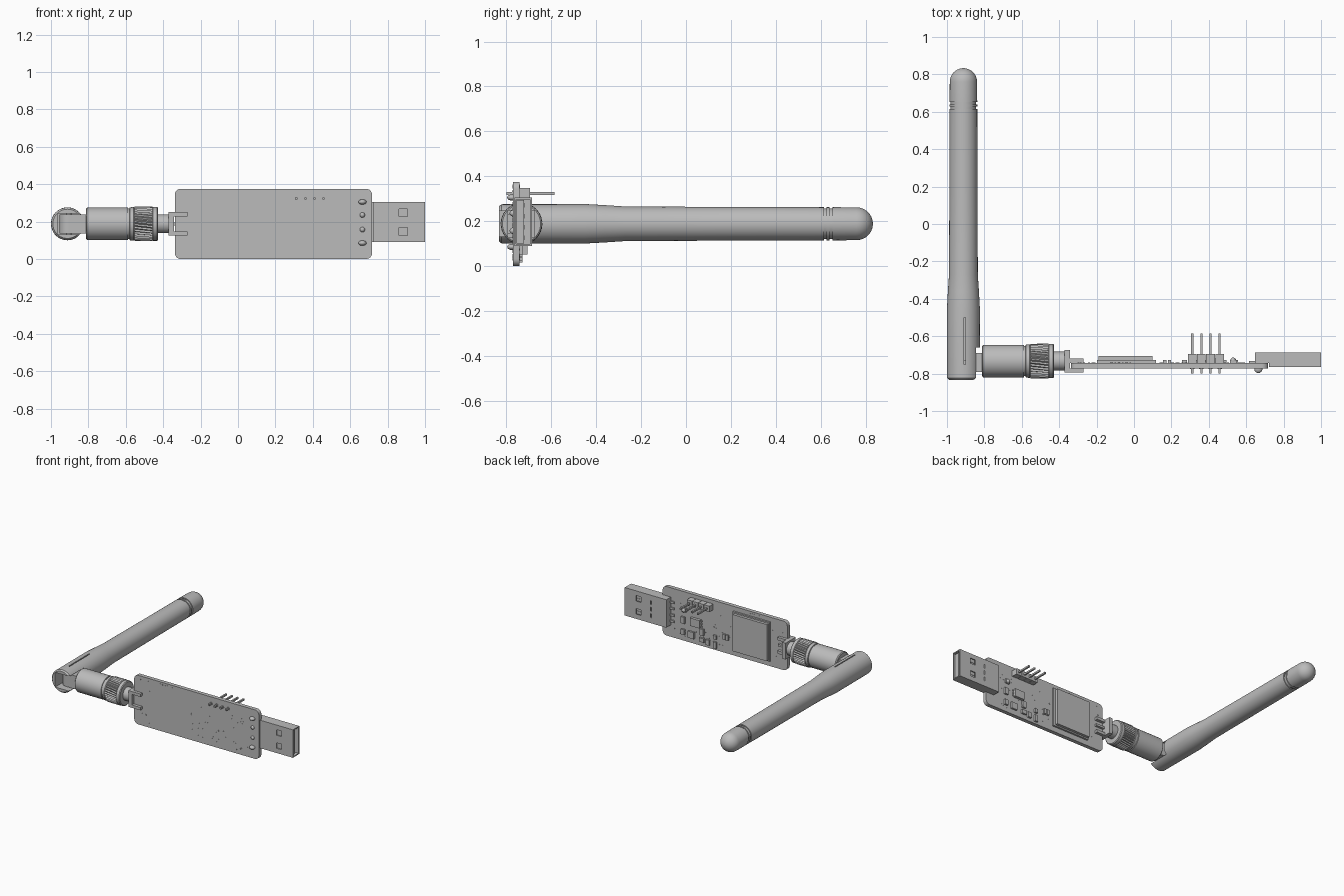
import bpy, bmesh, math, random
from mathutils import Matrix, Vector

if "Cube" in bpy.data.objects:
    bpy.data.objects.remove(bpy.data.objects["Cube"])

grey = bpy.data.materials.new("plain_grey")
grey.use_nodes = True
grey.diffuse_color = (0.5, 0.5, 0.5, 1)
grey.node_tree.nodes["Principled BSDF"].inputs["Base Color"].default_value = (0.5, 0.5, 0.5, 1)


def finish(name, bm, smooth=False):
    bmesh.ops.recalc_face_normals(bm, faces=bm.faces)
    mesh = bpy.data.meshes.new(name)
    bm.to_mesh(mesh)
    bm.free()
    mesh.materials.append(grey)
    ob = bpy.data.objects.new(name, mesh)
    bpy.context.collection.objects.link(ob)
    if smooth:
        bpy.ops.object.select_all(action='DESELECT')
        ob.select_set(True)
        bpy.context.view_layer.objects.active = ob
        bpy.ops.object.shade_smooth_by_angle(angle=math.radians(35))
    return ob


def add_box(bm, x, y, z):
    """Each argument is a (low, high) span."""
    spans = (x, y, z)
    mid = Matrix.Translation([(a + b) / 2 for a, b in spans])
    size = Matrix.Diagonal([b - a for a, b in spans] + [1])
    return bmesh.ops.create_cube(bm, size=1, matrix=mid @ size)["verts"]


def boxes(name, *spans):
    bm = bmesh.new()
    for s in spans:
        add_box(bm, *s)
    return finish(name, bm)


def add_disc(bm, centre, radius, depth, axis="Y", sides=12):
    turn = {"X": Matrix.Rotation(math.pi / 2, 4, "Y"),
            "Y": Matrix.Rotation(math.pi / 2, 4, "X"), "Z": Matrix()}[axis]
    return bmesh.ops.create_cone(bm, cap_ends=True, segments=sides, radius1=radius, radius2=radius,
                                 depth=depth, matrix=Matrix.Translation(centre) @ turn)["verts"]


def lathe(name, profile, axis, centre, sides=48):
    """Turn (distance, radius) points around the given axis."""
    bm = bmesh.new()
    rings = []
    for d, r in profile:
        ring = []
        for i in range(sides):
            a = math.tau * i / sides
            u, v = r * math.cos(a), r * math.sin(a)
            p = (d, u, v) if axis == "X" else (u, d, v)
            ring.append(bm.verts.new(Vector(p) + Vector(centre)))
        rings.append(ring)
    for a, b in zip(rings, rings[1:]):
        for i in range(sides):
            j = (i + 1) % sides
            bm.faces.new((a[i], a[j], b[j], b[i]))
    bm.faces.new(rings[0])
    bm.faces.new(rings[-1])
    return finish(name, bm, True)


def cut(target, cutter):
    mod = target.modifiers.new("cut", 'BOOLEAN')
    mod.operation, mod.solver, mod.object = 'DIFFERENCE', 'EXACT', cutter
    cutter.hide_render = True
    cutter.hide_set(True)
    cutter.display_type = 'WIRE'


# Antenna mast with tapered base, two ring grooves and a domed tip
mast = [(-0.833, 0.078), (-0.823, 0.087), (-0.45, 0.088), (-0.36, 0.083), (-0.27, 0.077), (0.2, 0.075)]
for g in (0.615, 0.64):
    mast += [(g, 0.074), (g, 0.068), (g + 0.012, 0.068), (g + 0.012, 0.074)]
for i in range(9):
    a = math.radians(i * 10.9)
    mast.append((0.76 + 0.073 * math.sin(a), 0.073 * math.cos(a)))
antenna = lathe("antenna_mast", mast, "Y", (-0.912, 0, 0.188))
cut(antenna, boxes("hinge_slot_cutter",
                   ((-0.965, -0.7), (-0.9, -0.66), (0.132, 0.244)),
                   ((-0.84, -0.7), (-0.9, -0.67), (0, 0.4)),
                   ((-0.91, -0.902), (-0.75, -0.5), (0.24, 0.4))))

# Hinge tongue and its pivot
bm = bmesh.new()
add_box(bm, (-0.905, -0.8), (-0.79, -0.69), (0.137, 0.238))
add_disc(bm, (-0.905, -0.74, 0.1875), 0.05, 0.101, "Z", 24)
add_disc(bm, (-0.905, -0.74, 0.1875), 0.014, 0.15, "Z", 16)
finish("hinge_tongue", bm, True)

# Connector barrel, collar and neck
axis_centre = (0, -0.733, 0.188)
lathe("connector_barrel", [(-0.812, 0.08), (-0.806, 0.087), (-0.587, 0.087), (-0.587, 0.081),
                           (-0.56, 0.081)], "X", axis_centre)
lathe("collar_rings", [(-0.585, 0.07), (-0.578, 0.088), (-0.558, 0.09), (-0.55, 0.084), (-0.46, 0.084),
                       (-0.455, 0.091), (-0.432, 0.091), (-0.427, 0.085)], "X", axis_centre)
lathe("connector_neck", [(-0.44, 0.05), (-0.36, 0.05)], "X", axis_centre)

# Knurled grip
bm = bmesh.new()
ridges = 36
loops = [[bm.verts.new((x, -0.733 + r * math.cos(t), 0.188 + r * math.sin(t)))
          for i in range(ridges * 2)
          for t in [math.pi * i / ridges + twist]
          for r in [0.093 if i % 2 else 0.085]]
         for x, twist in ((-0.553, 0), (-0.458, 0.12))]
for i in range(ridges * 2):
    j = (i + 1) % (ridges * 2)
    bm.faces.new((loops[0][i], loops[0][j], loops[1][j], loops[1][i]))
for loop in loops:
    bm.faces.new(loop)
finish("knurled_grip", bm)

# Edge connector flange, four legs and centre contact
legs = [((-0.345, -0.27), y, z) for y in ((-0.795, -0.772), (-0.742, -0.72))
        for z in ((0.125, 0.147), (0.228, 0.25))]
boxes("edge_connector", ((-0.372, -0.342), (-0.795, -0.673), (0.125, 0.25)), *legs,
      ((-0.345, -0.27), (-0.742, -0.725), (0.18, 0.196)))

# Circuit board with rounded corners
bm = bmesh.new()
add_box(bm, (-0.338, 0.717), (-0.772, -0.742), (0, 0.375))
corners = [e for e in bm.edges if abs(e.verts[0].co.y - e.verts[1].co.y) > 0.01]
bmesh.ops.bevel(bm, geom=corners, offset=0.032, segments=6, affect='EDGES', profile=0.5)
finish("circuit_board", bm, True)

# Shielded radio module on its carrier
boxes("radio_module", ((-0.197, 0.117), (-0.743, -0.728), (0.04, 0.34)),
      ((-0.19, 0.1), (-0.73, -0.707), (0.05, 0.33)))

# Pin header
pin_x = [0.312 + 0.0485 * i for i in range(4)]
boxes("header_body", *[((x - 0.023, x + 0.023), (-0.743, -0.696), (0.302, 0.347)) for x in pin_x])
boxes("header_pins", *[((x - 0.006, x + 0.006), (-0.8, -0.585), (0.317, 0.33)) for x in pin_x])
bm = bmesh.new()
for x in pin_x:
    add_disc(bm, (x, -0.773, 0.3235), 0.012, 0.006)
finish("header_solder_rings", bm)

# Small surface parts: x, z, width, height
chips = [(0.43, 0.17, 0.08, 0.06), (0.54, 0.16, 0.03, 0.05), (0.54, 0.07, 0.03, 0.04),
         (0.47, 0.065, 0.05, 0.05), (0.38, 0.11, 0.03, 0.05), (0.38, 0.05, 0.04, 0.03),
         (0.33, 0.045, 0.03, 0.04), (0.27, 0.04, 0.025, 0.05), (0.19, 0.125, 0.018, 0.04),
         (0.165, 0.125, 0.018, 0.04), (0.53, 0.24, 0.035, 0.03), (0.27, 0.1, 0.025, 0.03)]
boxes("surface_parts", *[((x - w / 2, x + w / 2), (-0.743, -0.72 if w > 0.06 else -0.728),
                          (z - h / 2, z + h / 2)) for x, z, w, h in chips])
boxes("chip_leads", *[((0.38, 0.48), (-0.743, -0.736), (z, z + 0.008)) for z in (0.145, 0.166, 0.187)])
bm = bmesh.new()
bmesh.ops.create_uvsphere(bm, u_segments=16, v_segments=8, radius=0.016,
                          matrix=Matrix.Translation((0.53, -0.73, 0.24)))
finish("indicator_lamp", bm, True)

# Plated through holes on both faces of the board
random.seed(4)
bm = bmesh.new()
spots = [(-0.12 + 0.02 * i, 0.357) for i in range(6)]
spots += [(random.uniform(0.12, 0.62), random.uniform(0.02, 0.29)) for i in range(40)]
spots += [(random.uniform(-0.3, -0.2), random.choice((0.03, 0.09, 0.28, 0.35))) for i in range(8)]
for x, z in spots:
    add_disc(bm, (x, -0.757, z), 0.005, 0.033, sides=8)
finish("through_holes", bm)

# Plug shell, open at the end
shell = boxes("plug_shell", ((0.722, 1.0), (-0.765, -0.687), (0.09, 0.304)))
windows = [((0.86, 0.905), (-0.8, -0.6), (z - 0.021, z + 0.021)) for z in (0.147, 0.247)]
slits = [((0.775, 0.782), (-0.71, -0.6), (z - 0.015, z + 0.015)) for z in (0.147, 0.197, 0.247)]
cut(shell, boxes("plug_cavity_cutter", ((0.74, 1.1), (-0.757, -0.695), (0.098, 0.296))))
cut(shell, boxes("plug_window_cutter", *windows, *slits))
boxes("plug_tongue", ((0.73, 0.985), (-0.756, -0.722), (0.1, 0.294)))
boxes("plug_contacts", *[((0.8, 0.975), (-0.723, -0.719), (z - 0.01, z + 0.01))
                         for z in (0.125, 0.172, 0.222, 0.27)])

# Plug rear body over the board with solder joints and anchor tabs
bm = bmesh.new()
rear = add_box(bm, (0.648, 0.724), (-0.743, -0.687), (0.09, 0.304))
finish("plug_rear_body", bm)
boxes("plug_leads", *[((0.615, 0.65), (-0.743, -0.732), (z - 0.008, z + 0.008))
                      for z in (0.125, 0.172, 0.222, 0.27)])
bm = bmesh.new()
for z in (0.157, 0.235):
    bmesh.ops.create_uvsphere(bm, u_segments=12, v_segments=8, radius=0.014,
                              matrix=Matrix.Translation((0.665, -0.772, z)))
for z in (0.085, 0.305):
    bmesh.ops.create_uvsphere(bm, u_segments=16, v_segments=8, radius=0.02, matrix=Matrix.Translation(
        (0.665, -0.775, z)) @ Matrix.Diagonal((1.1, 1.1, 0.7, 1)))
finish("plug_solder_joints", bm, True)
